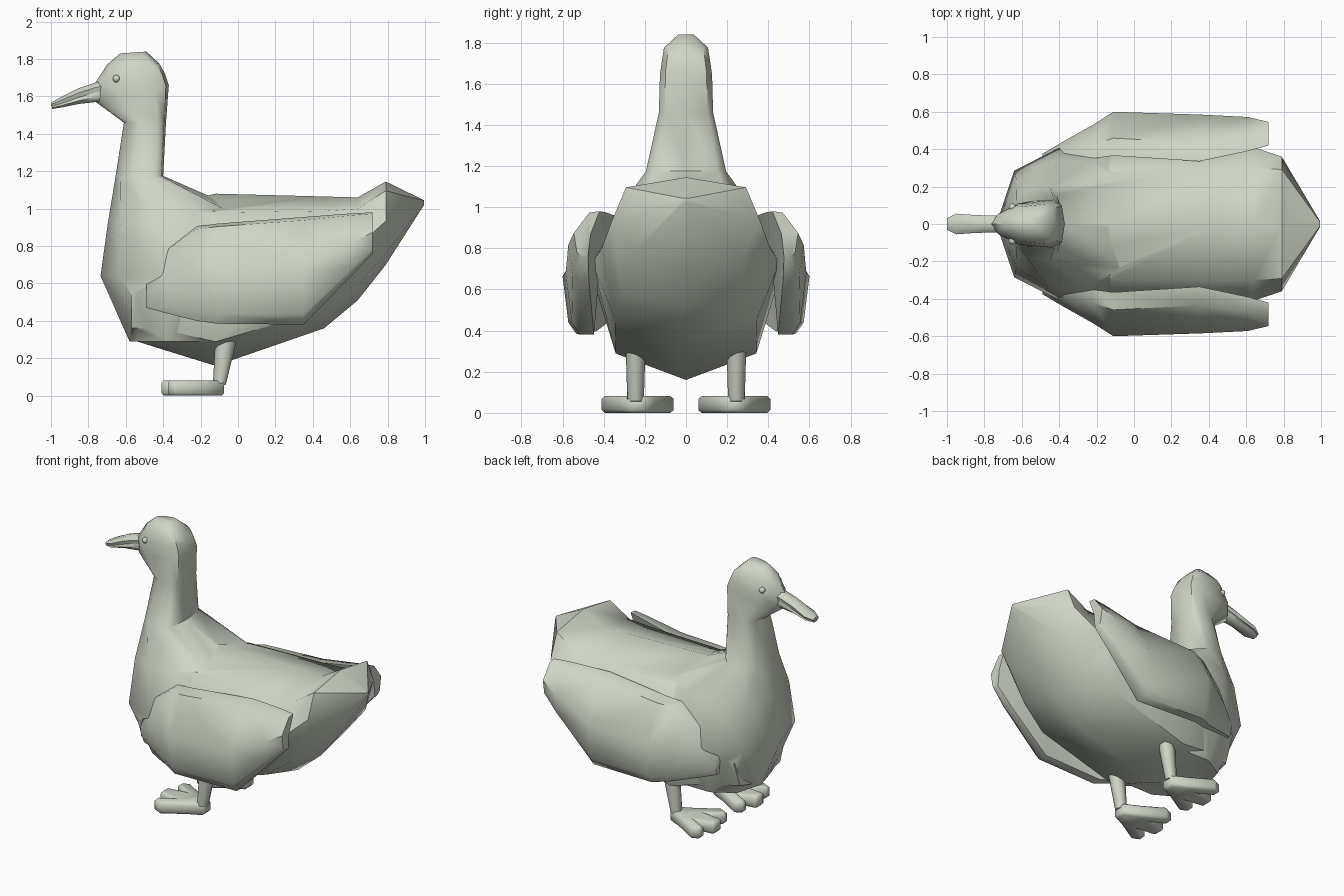
import bpy, bmesh
from math import sin, cos, pi, radians

if "Cube" in bpy.data.objects:
    bpy.data.objects.remove(bpy.data.objects["Cube"])

mat = bpy.data.materials.new("sage_grey")
mat.diffuse_color = (0.62, 0.67, 0.56, 1)
mat.use_nodes = True
mat.node_tree.nodes["Principled BSDF"].inputs["Base Color"].default_value = mat.diffuse_color


def smooth(ob, angle):
    bpy.ops.object.select_all(action='DESELECT')
    ob.select_set(True)
    bpy.context.view_layer.objects.active = ob
    bpy.ops.object.shade_smooth_by_angle(angle=radians(angle))


def finish(name, bm, mirror=False, angle=50):
    bmesh.ops.remove_doubles(bm, verts=bm.verts, dist=0.0005)
    bmesh.ops.recalc_face_normals(bm, faces=bm.faces)
    me = bpy.data.meshes.new(name)
    bm.to_mesh(me)
    bm.free()
    me.materials.append(mat)
    ob = bpy.data.objects.new(name, me)
    bpy.context.collection.objects.link(ob)
    smooth(ob, angle)
    if mirror:
        m = ob.modifiers.new("mirror", 'MIRROR')
        m.use_axis = (False, True, False)
        m.use_mirror_merge = False
    return ob


def loft(name, rings, mirror=False, angle=50):
    bm = bmesh.new()
    rows = [[bm.verts.new(p) for p in r] for r in rings]
    n = len(rows[0])
    for a, b in zip(rows, rows[1:]):
        for i in range(n):
            j = (i + 1) % n
            bm.faces.new((a[i], a[j], b[j], b[i]))
    bm.faces.new(rows[0])
    bm.faces.new(rows[-1])
    return finish(name, bm, mirror, angle)


# body: octagonal sections along x (x, top, bottom, half width, corner width)
def body_ring(x, top, bot, w, k):
    c, h = (top + bot) / 2, (top - bot) / 2
    half = [(k * w, 0.78), (w, 0.05), (0.76 * w, -0.72)]
    pts = [(0, 1)] + half + [(0, -1)] + [(-y, z) for y, z in reversed(half)]
    return [(x, y, c + h * z) for y, z in pts]


body_rows = [(-0.57, 0.75, 0.30, 0.29, 0.65), (-0.38, 1.02, 0.24, 0.375, 0.6),
             (-0.12, 1.08, 0.16, 0.45, 0.65), (0.46, 1.065, 0.36, 0.455, 0.66),
             (0.64, 1.06, 0.51, 0.41, 0.73), (0.79, 1.145, 0.70, 0.36, 0.81),
             (0.995, 1.045, 1.02, 0.015, 0.7)]
body = loft("body", [body_ring(*s) for s in body_rows])


# chest, neck and head: rings between a front and a back point
# (xf, zf, xb, zb, half width, front taper, back squareness power)
def neck_ring(xf, zf, xb, zb, w, taper, box):
    pts = []
    for i in range(10):
        a = 2 * pi * i / 10
        c, s = cos(a), sin(a)
        y = w * (abs(s) ** (0.75 if c > 0 else box)) * (1 if s > 0 else -1)
        y *= 1 - taper * max(c, 0)
        if c < 0 and box < 0.7:
            c = -abs(c) ** 0.4
        t = (1 - c) / 2
        pts.append((xf + (xb - xf) * t, y, zf + (zb - zf) * t))
    return pts


neck_rows = [(-0.58, 0.29, 0.0, 0.29, 0.29, 0, 0.75), (-0.735, 0.64, 0.25, 0.64, 0.425, 0, 0.75),
             (-0.695, 0.93, 0.0, 1.0, 0.35, 0, 0.75),
             (-0.655, 1.17, -0.40, 1.175, 0.20, 0.1, 0.5), (-0.61, 1.46, -0.385, 1.46, 0.135, 0.1, 0.5),
             (-0.76, 1.57, -0.37, 1.66, 0.13, 0.45, 0.5), (-0.765, 1.67, -0.39, 1.72, 0.12, 0.45, 0.5),
             (-0.70, 1.77, -0.42, 1.775, 0.11, 0.4, 0.5), (-0.63, 1.83, -0.49, 1.84, 0.04, 0.2, 0.5)]
neck = loft("neck_and_head", [neck_ring(*s) for s in neck_rows])

# blend the neck into the body
union = body.modifiers.new("union", 'BOOLEAN')
union.operation = 'UNION'
union.object = neck
bpy.context.view_layer.objects.active = body
bpy.ops.object.modifier_apply(modifier="union")
bpy.data.objects.remove(neck)
smooth(body, 60)


# beak halves: (x, top, bottom, half width)
def beak_ring(x, top, bot, w, up):
    ridge, flat = (top, bot) if up else (bot, top)
    mid = flat + (ridge - flat) * 0.5
    return [(x, w * 0.5, ridge), (x, w, mid), (x, w * 0.85, flat),
            (x, -w * 0.85, flat), (x, -w, mid), (x, -w * 0.5, ridge)]


upper = [(-0.70, 1.69, 1.63, 0.045), (-0.76, 1.675, 1.622, 0.045), (-0.85, 1.645, 1.595, 0.048),
         (-0.95, 1.595, 1.56, 0.055), (-1.0, 1.567, 1.547, 0.03)]
lower = [(-0.70, 1.63, 1.57, 0.04), (-0.76, 1.622, 1.57, 0.042), (-0.85, 1.595, 1.56, 0.044),
         (-0.95, 1.56, 1.54, 0.048), (-0.995, 1.547, 1.533, 0.025)]
loft("upper_beak", [beak_ring(*s, True) for s in upper])
loft("lower_beak", [beak_ring(*s, False) for s in lower])

# eyes
bm = bmesh.new()
bmesh.ops.create_uvsphere(bm, u_segments=12, v_segments=8, radius=0.02)
bmesh.ops.translate(bm, verts=bm.verts, vec=(-0.65, 0.09, 1.695))
finish("eyes", bm, True)


# wings: (x, top, bottom, outer y, inner y at the top)
def wing_ring(x, top, bot, yo, yi):
    h, d = top - bot, yo - yi
    return [(x, yi, top), (x, yi + d * 0.4, top - 0.03 * h), (x, yo, bot + 0.52 * h),
            (x, yo - d * 0.12, bot + 0.1 * h), (x, yo - d * 0.28, bot),
            (x, yo - d * 0.55, bot), (x, yo - d * 0.65, bot + 0.5 * h)]


wing = [(-0.49, 0.62, 0.47, 0.375, 0.30), (-0.38, 0.79, 0.44, 0.44, 0.33),
        (-0.22, 0.905, 0.40, 0.53, 0.35), (-0.11, 0.92, 0.385, 0.60, 0.365),
        (0.35, 0.955, 0.38, 0.585, 0.335), (0.61, 0.975, 0.645, 0.572, 0.39),
        (0.72, 0.98, 0.76, 0.545, 0.42)]
loft("wings", [wing_ring(*s) for s in wing], True)


# legs
def leg_ring(x, z, rx, ry):
    return [(x + rx * cos(a), 0.245 + ry * sin(a), z + 0.25 * rx * cos(a))
            for a in [2 * pi * i / 8 for i in range(8)]]


loft("legs", [leg_ring(-0.055, 0.34, 0.058, 0.05), leg_ring(-0.07, 0.25, 0.055, 0.046),
              leg_ring(-0.10, 0.05, 0.035, 0.04)], True)

# webbed feet: half outline (x, y offset) mirrored about the foot centre, then extruded
half = [(-0.075, 0.04), (-0.17, 0.085), (-0.32, 0.175), (-0.375, 0.15), (-0.375, 0.11),
        (-0.28, 0.06), (-0.40, 0.045), (-0.41, 0.025)]
outline = half + [(x, -y) for x, y in reversed(half)]
bm = bmesh.new()
base = bm.faces.new([bm.verts.new((x, 0.235 + y, 0.0)) for x, y in outline])
ext = bmesh.ops.extrude_face_region(bm, geom=[base])
for v in ext["geom"]:
    if isinstance(v, bmesh.types.BMVert):
        v.co.z = 0.082
rims = [e for e in bm.edges if abs(e.verts[0].co.z - e.verts[1].co.z) < 0.03]
bmesh.ops.bevel(bm, geom=rims, offset=0.014, segments=1, affect='EDGES')
finish("feet", bm, True)
